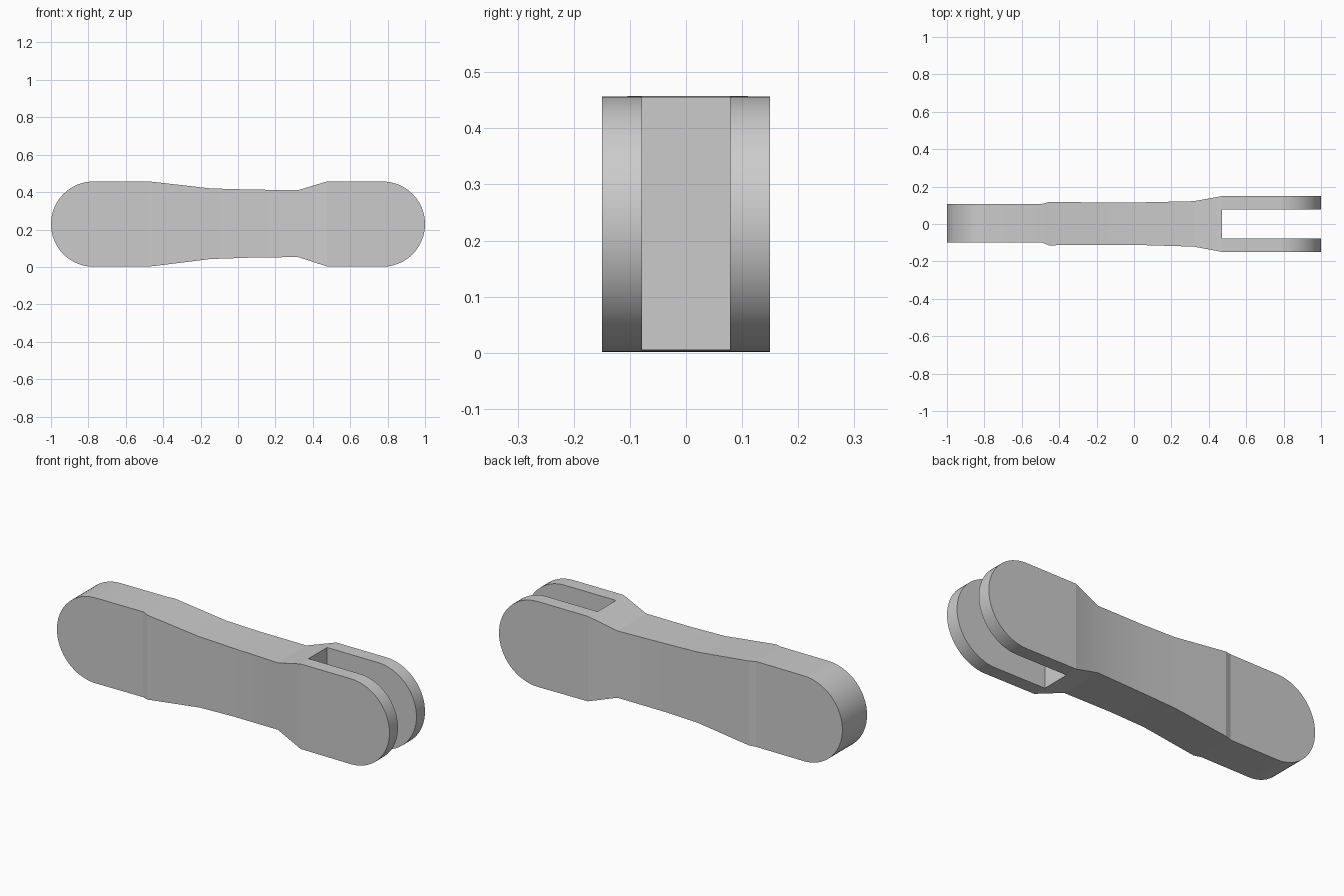
import bpy, bmesh, math

cube = bpy.data.objects.get("Cube")
if cube:
    bpy.data.objects.remove(cube, do_unlink=True)

# Single material
grey = bpy.data.materials.new("plain_grey")
grey.use_nodes = True
colour = (0.6, 0.6, 0.6, 1)
grey.diffuse_color = colour
grey.node_tree.nodes["Principled BSDF"].inputs["Base Color"].default_value = colour

R, MID, STEPS = 0.228, 0.229, 16


def rounded_end(side, y0, y1):
    """Cross-sections of a semicircular end, from the straight part to the tip."""
    out = []
    for i in range(STEPS + 1):
        a = math.pi / 2 * i / STEPS
        x = side * (1 - R + R * math.sin(a))
        out.append((x, MID - R * math.cos(a), MID + R * math.cos(a), y0, y1))
    return out


# Cross-sections along the bar: x, bottom, top, front, back
TOP = 2 * MID
waist = [
    (-0.49, 0.002, TOP, -0.10, 0.108),
    (-0.455, 0.004, 0.455, -0.114, 0.118),
    (-0.15, 0.042, 0.420, -0.111, 0.115),
    (0.05, 0.049, 0.414, -0.113, 0.116),
    (0.32, 0.053, 0.410, -0.121, 0.122),
    (0.475, 0.003, 0.457, -0.15, 0.15),
]
sections = rounded_end(-1, -0.10, 0.108)[::-1] + waist + rounded_end(1, -0.15, 0.15)


def new_object(name, bm):
    bmesh.ops.recalc_face_normals(bm, faces=bm.faces)
    mesh = bpy.data.meshes.new(name)
    bm.to_mesh(mesh)
    bm.free()
    ob = bpy.data.objects.new(name, mesh)
    bpy.context.collection.objects.link(ob)
    mesh.materials.append(grey)
    return ob


# Link bar lofted through the sections
bm = bmesh.new()
rings = [[bm.verts.new((x, y, z)) for y, z in ((f, lo), (b, lo), (b, hi), (f, hi))]
         for x, lo, hi, f, b in sections]
for r, s in zip(rings, rings[1:]):
    for i in range(4):
        j = (i + 1) % 4
        bm.faces.new((r[i], r[j], s[j], s[i]))
bmesh.ops.remove_doubles(bm, verts=bm.verts, dist=0.0001)
bar = new_object("link_bar", bm)

# Fork slot cut through the wide end
bm = bmesh.new()
bmesh.ops.create_cube(bm, size=1)
for v in bm.verts:
    v.co = (0.47 if v.co.x < 0 else 1.2, 0.156 * v.co.y, MID + v.co.z)
cutter = new_object("slot_cutter", bm)
cutter.hide_render = True

mod = bar.modifiers.new("fork_slot", 'BOOLEAN')
mod.operation = 'DIFFERENCE'
mod.solver = 'EXACT'
mod.object = cutter
bpy.ops.object.select_all(action='DESELECT')
bar.select_set(True)
bpy.context.view_layer.objects.active = bar
bpy.ops.object.modifier_apply(modifier=mod.name)
bpy.data.objects.remove(cutter, do_unlink=True)

# Smooth the round ends, keep the bends crisp
bpy.ops.object.shade_smooth_by_angle(angle=math.radians(9))
